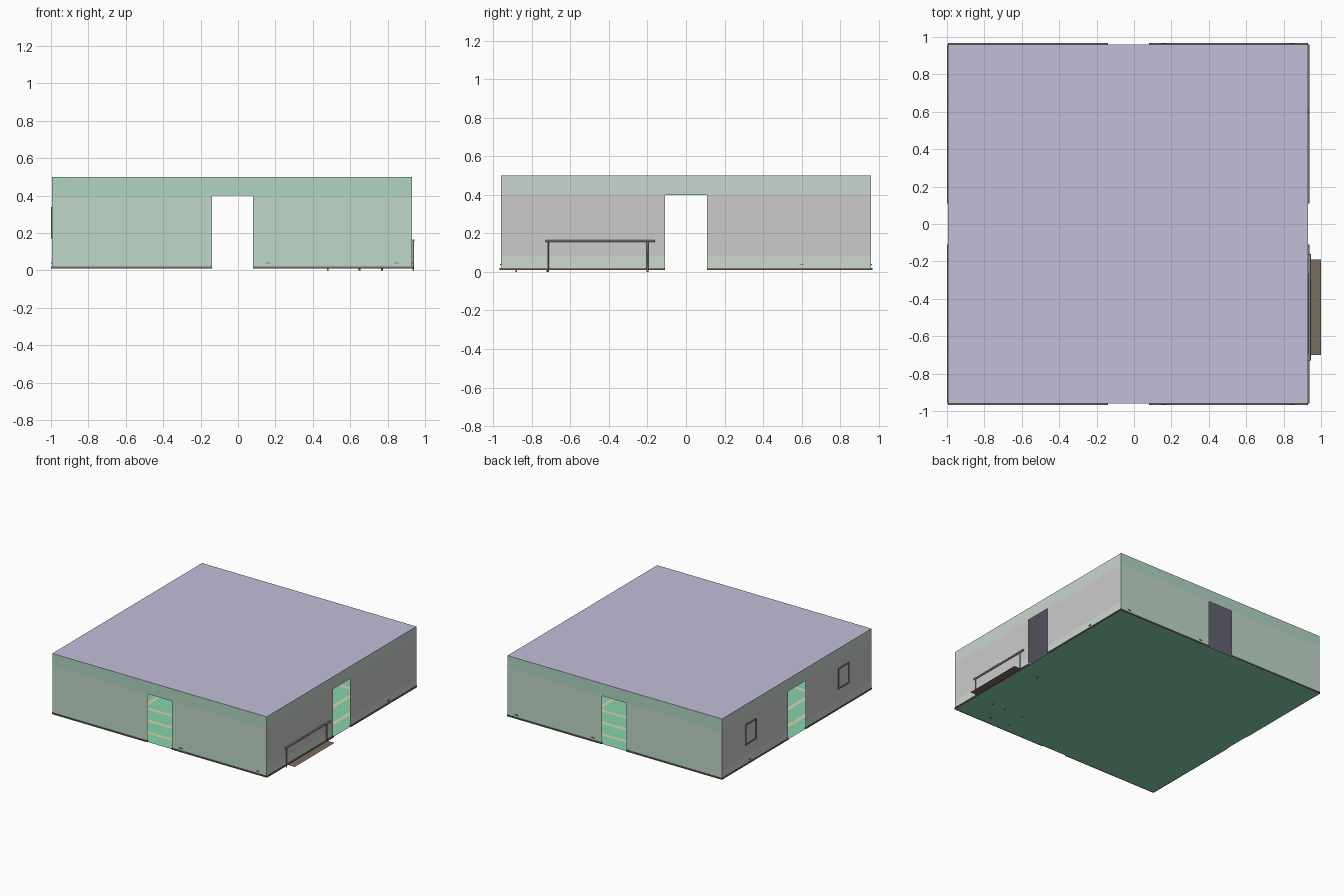
import bpy, bmesh
from mathutils import Vector

if "Cube" in bpy.data.objects:
    bpy.data.objects.remove(bpy.data.objects["Cube"])

X0, X1, Y = -0.995, 0.93, 0.96      # room outline
Z0, DOOR_Z, TOP = 0.01, 0.4, 0.5    # floor, door head, ceiling


def mat(name, r, g, b):
    m = bpy.data.materials.new(name)
    m.diffuse_color = (r, g, b, 1)
    m.use_nodes = True
    m.node_tree.nodes["Principled BSDF"].inputs["Base Color"].default_value = m.diffuse_color
    return m


GREEN = [mat("green_low", .50, .70, .57), mat("green_mid", .53, .68, .58), mat("green_top", .44, .67, .54)]
GREY = [mat("grey_low", .60, .70, .63), mat("grey_mid", .68, .68, .68), mat("grey_top", .58, .68, .62)]
FLOOR = mat("floor_green", .25, .65, .42)
STRIPE = mat("stripe_tan", .72, .66, .42)
ROOF = mat("ceiling_lilac", .54, .51, .69)
WOOD = mat("dark_wood", .20, .15, .11)
METAL = mat("dark_metal", .27, .26, .26)
FABRIC = mat("seat_fabric", .35, .27, .22)


def make(name, bm, mats):
    me = bpy.data.meshes.new(name)
    bm.to_mesh(me)
    bm.free()
    for m in mats:
        me.materials.append(m)
    ob = bpy.data.objects.new(name, me)
    bpy.context.collection.objects.link(ob)
    return ob


def quads(name, faces, mats):
    """faces: list of (four corners, material index)"""
    bm = bmesh.new()
    for pts, i in faces:
        bm.faces.new([bm.verts.new(p) for p in pts]).material_index = i
    bmesh.ops.remove_doubles(bm, verts=bm.verts, dist=1e-5)
    return make(name, bm, mats)


def rect(x0, x1, y0, y1, z):
    return [(x0, y0, z), (x1, y0, z), (x1, y1, z), (x0, y1, z)]


def box(name, lo, hi, m):
    lo, hi = Vector(lo), Vector(hi)
    bm = bmesh.new()
    bmesh.ops.create_cube(bm, size=1)
    for v in bm.verts:
        v.co = (lo + hi) / 2 + v.co * (hi - lo)
    return make(name, bm, [m])


def tube(name, pts, r, m):
    cu = bpy.data.curves.new(name, 'CURVE')
    cu.dimensions = '3D'
    cu.bevel_depth, cu.bevel_resolution, cu.use_fill_caps = r, 1, True
    sp = cu.splines.new('POLY')
    sp.points.add(len(pts) - 1)
    for p, c in zip(sp.points, pts):
        p.co = (*c, 1)
    cu.materials.append(m)
    ob = bpy.data.objects.new(name, cu)
    bpy.context.collection.objects.link(ob)


# Walls with door openings, colour bands and baseboards
def wall(name, axis, at, a, b, d0, d1, mats, out):
    P = (lambda s, z: (s, at, z)) if axis == 'x' else (lambda s, z: (at, s, z))
    faces = []
    for s0, s1 in ((a, d0), (d0, d1), (d1, b)):
        for i, (z0, z1) in enumerate(((Z0, .08), (.08, DOOR_Z), (DOOR_Z, TOP))):
            if s0 == d0 and i < 2:
                continue
            faces.append(([P(s0, z0), P(s1, z0), P(s1, z1), P(s0, z1)], i))
    quads(name, faces, mats)
    t0, t1 = sorted((at - out * .004, at + out * .007))
    for n, (s0, s1) in enumerate(((a, d0), (d1, b))):
        lo, hi = ((s0, t0), (s1, t1)) if axis == 'x' else ((t0, s0), (t1, s1))
        box(f"{name}_baseboard_{n}", (*lo, .01), (*hi, .02), WOOD)


wall("front_wall", 'x', -Y, X0, X1, -.14, .08, GREEN, -1)
wall("back_wall", 'x', Y, X0, X1, -.14, .08, GREEN, 1)
wall("right_wall", 'y', X1, -Y, Y, -.11, .11, GREY, 1)
wall("left_wall", 'y', X0, -Y, Y, -.11, .11, GREY, -.7)

# Floor and ceiling
quads("floor", [(rect(X0, X1, -Y, Y, Z0), 0)], [FLOOR])
quads("ceiling", [(rect(X0, X1, -Y, Y, TOP), 0)], [ROOF])

# Concentric floor stripes
w = .03
for n in range(4):
    d = .12 + n * .17
    a, b, c = X0 + d, X1 - d, Y - d
    z = Z0 + .001
    quads(f"floor_stripe_{n}", [(rect(a, b, -c, -c + w, z), 0), (rect(a, b, c - w, c, z), 0),
                                (rect(a, a + w, -c + w, c - w, z), 0),
                                (rect(b - w, b, -c + w, c - w, z), 0)], [STRIPE])

# Picture frames on the left wall
for n, yc in enumerate((-.6, .59)):
    y0, y1, z0, z1 = yc - .07, yc + .07, .17, .34
    xa, xb, t = -1, -.985, .01
    box(f"frame_{n}_bottom", (xa, y0, z0), (xb, y1, z0 + t), WOOD)
    box(f"frame_{n}_top", (xa, y0, z1 - t), (xb, y1, z1), WOOD)
    for k, ys in enumerate((y0, y1 - t)):
        box(f"frame_{n}_side_{k}", (xa, ys, z0 + t), (xb, ys + t, z1 - t), WOOD)
    box(f"picture_{n}", (-.992, y0 + t, z0 + t), (-.988, y1 - t, z1 - t), FABRIC)

# Bench against the right wall: mat, rail, legs, seat
quads("bench_mat", [(rect(.76, 1.0, -.70, -.19, .013), 0)], [WOOD])
tube("bench_back_rail", [(.938, -.73, .16), (.938, -.16, .16)], .007, METAL)
for n, y in enumerate((-.715, -.2)):
    tube(f"bench_back_leg_{n}", [(.937, y, 0), (.937, y, .16)], .005, METAL)
    tube(f"bench_front_leg_{n}", [(.77, y, 0), (.77, y, .09)], .005, METAL)
box("bench_seat", (.76, -.72, .08), (.925, -.19, .105), FABRIC)

# Small side table near the front wall
for n, (x, y) in enumerate(((.48, -.88), (.65, -.88), (.48, -.72), (.65, -.72))):
    tube(f"table_leg_{n}", [(x, y, 0), (x, y, .1)], .005, METAL)
box("table_top", (.46, -.9, .1), (.67, -.7, .112), WOOD)

# Wall sockets
for n, (x, y) in enumerate(((.16, -Y), (.85, -Y), (.16, Y), (.85, Y))):
    box(f"socket_{n}", (x - .012, y - .006, .036), (x + .012, y + .006, .042), METAL)
for n, (x, y) in enumerate(((X1, .6), (X0 + .002, .6))):
    box(f"side_socket_{n}", (x - .006, y - .012, .036), (x + .006, y + .012, .042), METAL)
